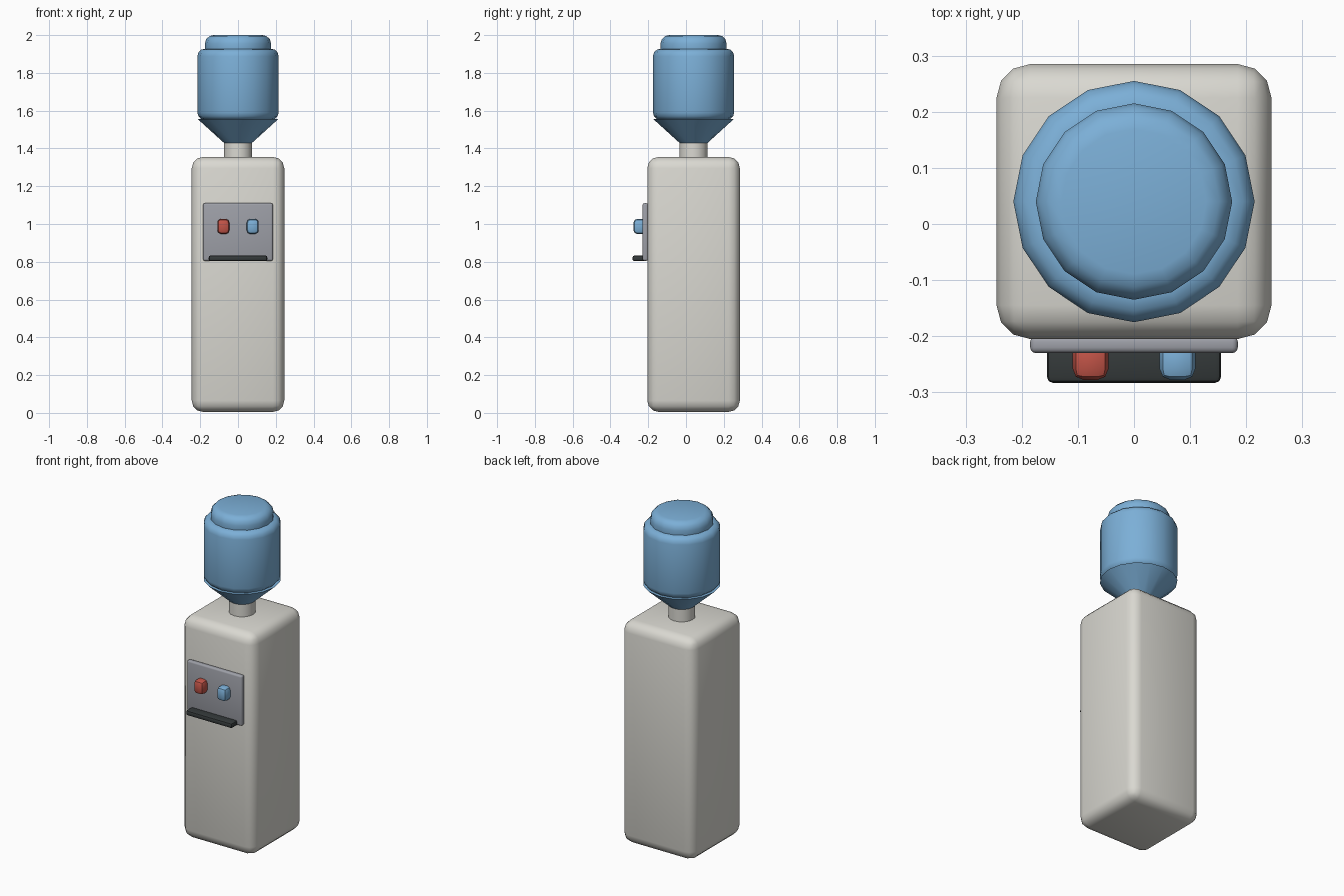
import bpy
import math

if "Cube" in bpy.data.objects:
    bpy.data.objects.remove(bpy.data.objects["Cube"])


def material(name, rgb):
    m = bpy.data.materials.new(name)
    m.diffuse_color = (*rgb, 1)
    m.use_nodes = True
    m.node_tree.nodes["Principled BSDF"].inputs["Base Color"].default_value = m.diffuse_color
    return m


CREAM = material("cream plastic", (0.70, 0.69, 0.64))
BLUE = material("water blue", (0.20, 0.43, 0.68))
GREY = material("panel grey", (0.34, 0.35, 0.39))
DARK = material("dark tray", (0.035, 0.042, 0.043))
RED = material("hot red", (0.55, 0.09, 0.065))


def finish(name, mat, bevel=0, segments=3):
    """Name, colour, bevel and smooth the active object."""
    ob = bpy.context.object
    ob.name = name
    ob.data.materials.append(mat)
    bpy.ops.object.transform_apply(location=False, rotation=True, scale=True)
    if bevel:
        mod = ob.modifiers.new("bevel", 'BEVEL')
        mod.width = bevel
        mod.segments = segments
        mod.limit_method = 'ANGLE'
        mod.angle_limit = math.radians(40)
        bpy.ops.object.modifier_apply(modifier=mod.name)
    bpy.ops.object.shade_smooth_by_angle(angle=math.radians(35))
    return ob


def box(name, mat, x, y, z, bevel, segments=3):
    """Bevelled box from (min, max) ranges."""
    ranges = (x, y, z)
    bpy.ops.mesh.primitive_cube_add(size=1, location=[(a + b) / 2 for a, b in ranges])
    bpy.context.object.scale = [b - a for a, b in ranges]
    return finish(name, mat, bevel, segments)


def round_part(name, mat, r_low, r_high, z_low, z_high, bevel=0):
    """Sixteen-sided upright cylinder or cone on the bottle axis."""
    bpy.ops.mesh.primitive_cone_add(vertices=16, radius1=r_low, radius2=r_high,
                                    depth=z_high - z_low,
                                    location=(0, 0.04, (z_low + z_high) / 2))
    return finish(name, mat, bevel)


# Cabinet
box("cabinet", CREAM, (-0.245, 0.245), (-0.205, 0.285), (0.005, 1.355), 0.06)

# Bottle stack
round_part("bottle_collar", CREAM, 0.075, 0.075, 1.32, 1.44)
round_part("bottle_funnel", BLUE, 0.075, 0.215, 1.43, 1.557)
round_part("bottle_body", BLUE, 0.215, 0.215, 1.55, 1.928, 0.04)
round_part("bottle_base", BLUE, 0.175, 0.175, 1.87, 2.0, 0.045)

# Dispenser panel and drip tray
box("dispenser_panel", GREY, (-0.185, 0.185), (-0.23, -0.20), (0.805, 1.11), 0.01)
box("drip_tray", DARK, (-0.155, 0.155), (-0.283, -0.21), (0.803, 0.833), 0.01, 2)

# Hot and cold taps
for name, mat, x in (("hot_tap", RED, -0.0775), ("cold_tap", BLUE, 0.0775)):
    box(name, mat, (x - 0.032, x + 0.032), (-0.278, -0.205), (0.947, 1.027), 0.02, 2)
